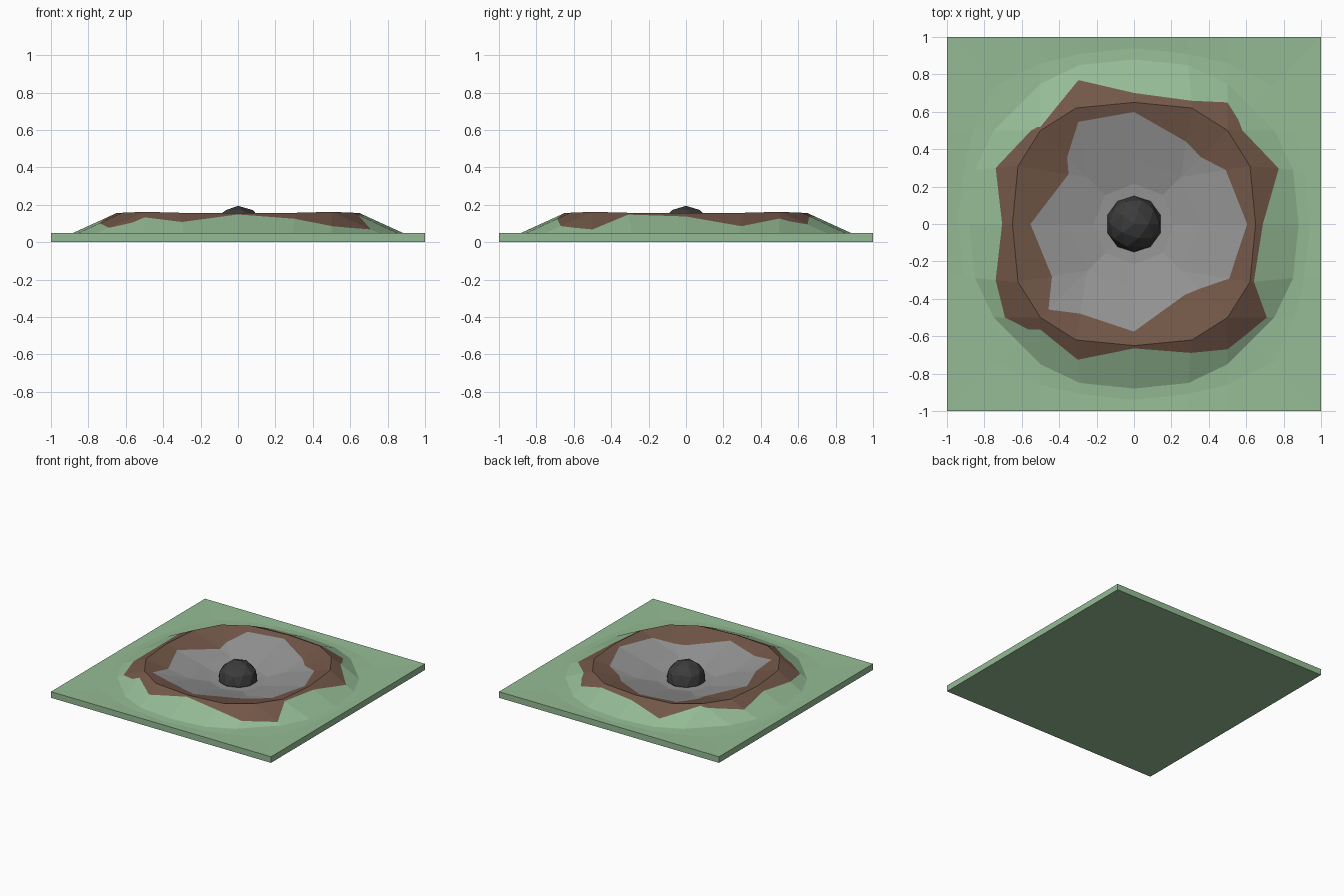
import bpy, bmesh

if "Cube" in bpy.data.objects:
    bpy.data.objects.remove(bpy.data.objects["Cube"])


def material(name, rgb):
    m = bpy.data.materials.new(name)
    m.diffuse_color = (*rgb, 1)
    m.use_nodes = True
    m.node_tree.nodes["Principled BSDF"].inputs["Base Color"].default_value = m.diffuse_color
    return m


GREEN = material("grass_green", (0.30, 0.50, 0.30))
BROWN = material("soil_brown", (0.17, 0.095, 0.065))
GREY = material("stone_grey", (0.30, 0.30, 0.30))
DARK = material("rock_dark", (0.045, 0.045, 0.045))


def ring(quarter):
    """Repeat six points of one quarter around the z axis."""
    pts = []
    for q in range(4):
        for x, y, z in quarter:
            for _ in range(q):
                x, y = -y, x
            pts.append((x, y, z))
    return pts


def blend(a, b, ts):
    return [tuple(p + (q - p) * t for p, q in zip(u, v)) for u, v, t in zip(a, b, ts)]


# Rings from the tile edge to the crater floor
edge = [(1, 0), (1, .29), (1, .5), (1, 1), (.5, 1), (.29, 1)]
apron = [(.94, 0), (.91, .28), (.86, .5), (.74, .74), (.5, .86), (.28, .91)]
foot = [(.88, 0), (.85, .29), (.75, .5), (.625, .625), (.5, .75), (.29, .85)]
bottom_r = ring([(x, y, 0) for x, y in edge])
edge_r = ring([(x, y, .05) for x, y in edge])
apron_r = ring([(x, y, .046) for x, y in apron])
foot_r = ring([(x, y, .05) for x, y in foot])
rim_r = ring([(.65, 0, .155), (.62, .31, .157)] + [(.5, .5, .162)] * 3 + [(.31, .62, .157)])
bowl_r = ring([(.35, 0, .075)] + [(.25, .25, .068)] * 5)
floor_r = ring([(.215, 0, .04)] + [(.155, .155, .04)] * 5)

# Ragged soil edge outside the rim (fraction of the way from rim to foot)
soil = [(.17, .67, .32, .60, .17), (.22, .65, .08, .20, .52),
        (.24, .52, .76, .26, .46), (.065, .30, .68, .84, .09)]
soil_t = [t for a, b, c, d, e in soil for t in (a, b, c, (c + d) / 2, d, e)]
# Ragged stone edge inside the rim (fraction of the way from rim to bowl)
stone = [(.15, .35, .57, .49), (.17, .20, .57, .73),
         (.32, .49, .17, .38), (.25, .65, .61, .30)]
stone_t = [t for a, b, c, d in stone for t in (a, b, c, c, c, d)]
soil_r = blend(rim_r, foot_r, soil_t)
stone_r = blend(rim_r, bowl_r, stone_t)

# Crater tile: bridge successive rings, one material per band
bm = bmesh.new()
rings = [bottom_r, edge_r, apron_r, foot_r, soil_r, rim_r, stone_r, bowl_r, floor_r]
bands = [0, 0, 0, 0, 1, 1, 2, 2]
loops = [[bm.verts.new(p) for p in r] for r in rings]
n = len(edge_r)
for a, b, mat in zip(loops, loops[1:], bands):
    for i in range(n):
        j = (i + 1) % n
        bm.faces.new((a[i], a[j], b[j], b[i])).material_index = mat
bm.faces.new(loops[0][::-1])
centre = bm.verts.new((0, 0, .03))
for i in range(n):
    bm.faces.new((loops[-1][i], loops[-1][(i + 1) % n], centre)).material_index = 2
bmesh.ops.remove_doubles(bm, verts=bm.verts[:], dist=1e-4)
bmesh.ops.recalc_face_normals(bm, faces=bm.faces[:])
mesh = bpy.data.meshes.new("crater_tile")
bm.to_mesh(mesh)
bm.free()
for m in (GREEN, BROWN, GREY):
    mesh.materials.append(m)
bpy.context.collection.objects.link(bpy.data.objects.new("crater_tile", mesh))

# Boulder half sunk in the crater floor
bpy.ops.mesh.primitive_ico_sphere_add(subdivisions=2, radius=.15, location=(0, 0, .044))
boulder = bpy.context.object
boulder.name = "boulder"
boulder.data.materials.append(DARK)
# Flatten the hidden underside so it stays inside the tile
for v in boulder.data.vertices:
    v.co.z = max(v.co.z, -.034)
